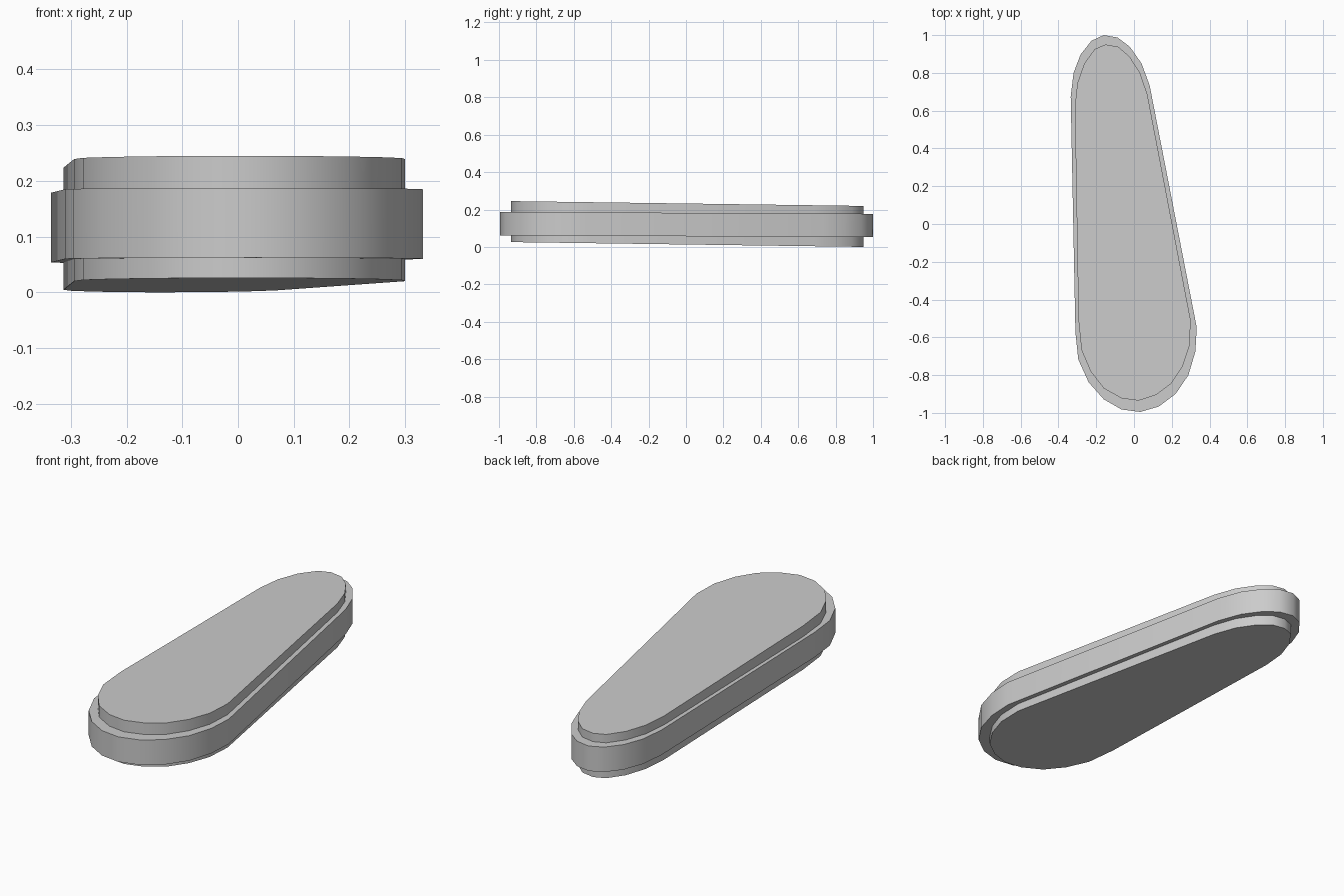
import bpy, bmesh, math

if "Cube" in bpy.data.objects:
    bpy.data.objects.remove(bpy.data.objects["Cube"])


def tilted_slab(name, outline, bottom, top, slope):
    """Extrude an outline between two planes that sink slightly toward +y."""
    bm = bmesh.new()
    low = [bm.verts.new((x, y, bottom - slope * y)) for x, y in outline]
    high = [bm.verts.new((x, y, top - slope * y)) for x, y in outline]
    bm.faces.new(low)
    bm.faces.new(high)
    n = len(outline)
    for i in range(n):
        j = (i + 1) % n
        bm.faces.new((low[i], low[j], high[j], high[i]))
    bmesh.ops.recalc_face_normals(bm, faces=bm.faces)
    mesh = bpy.data.meshes.new(name)
    bm.to_mesh(mesh)
    bm.free()
    obj = bpy.data.objects.new(name, mesh)
    bpy.context.collection.objects.link(obj)
    bpy.ops.object.select_all(action='DESELECT')
    obj.select_set(True)
    bpy.context.view_layer.objects.active = obj
    bpy.ops.object.shade_smooth_by_angle(angle=math.radians(35))
    return obj


# Tapered outline of the wide middle rim, clockwise from the narrow tip
rim_outline = [
    (-0.16, 1.0), (-0.087, 0.987), (-0.022, 0.938), (0.04, 0.85), (0.083, 0.733),
    (0.332, -0.547), (0.325, -0.675), (0.288, -0.80), (0.22, -0.90), (0.132, -0.966),
    (0.033, -0.995), (-0.066, -0.982), (-0.16, -0.928), (-0.24, -0.838), (-0.295, -0.717),
    (-0.31, -0.575), (-0.335, 0.675), (-0.32, 0.80), (-0.283, 0.897), (-0.225, 0.97)]

# Slightly smaller outline of the core that shows above and below the rim
core_outline = [
    (-0.15, 0.95), (-0.083, 0.938), (-0.024, 0.887), (0.032, 0.80), (0.071, 0.685),
    (0.30, -0.51), (0.294, -0.643), (0.257, -0.754), (0.198, -0.844), (0.117, -0.905),
    (0.024, -0.935), (-0.066, -0.923), (-0.16, -0.87), (-0.23, -0.78), (-0.278, -0.667),
    (-0.294, -0.505), (-0.313, 0.62), (-0.30, 0.745), (-0.263, 0.85), (-0.207, 0.927)]

tilted_slab("middle_rim", rim_outline, 0.057, 0.182, 0.005)
tilted_slab("inner_core", core_outline, 0.013, 0.232, 0.0137)
